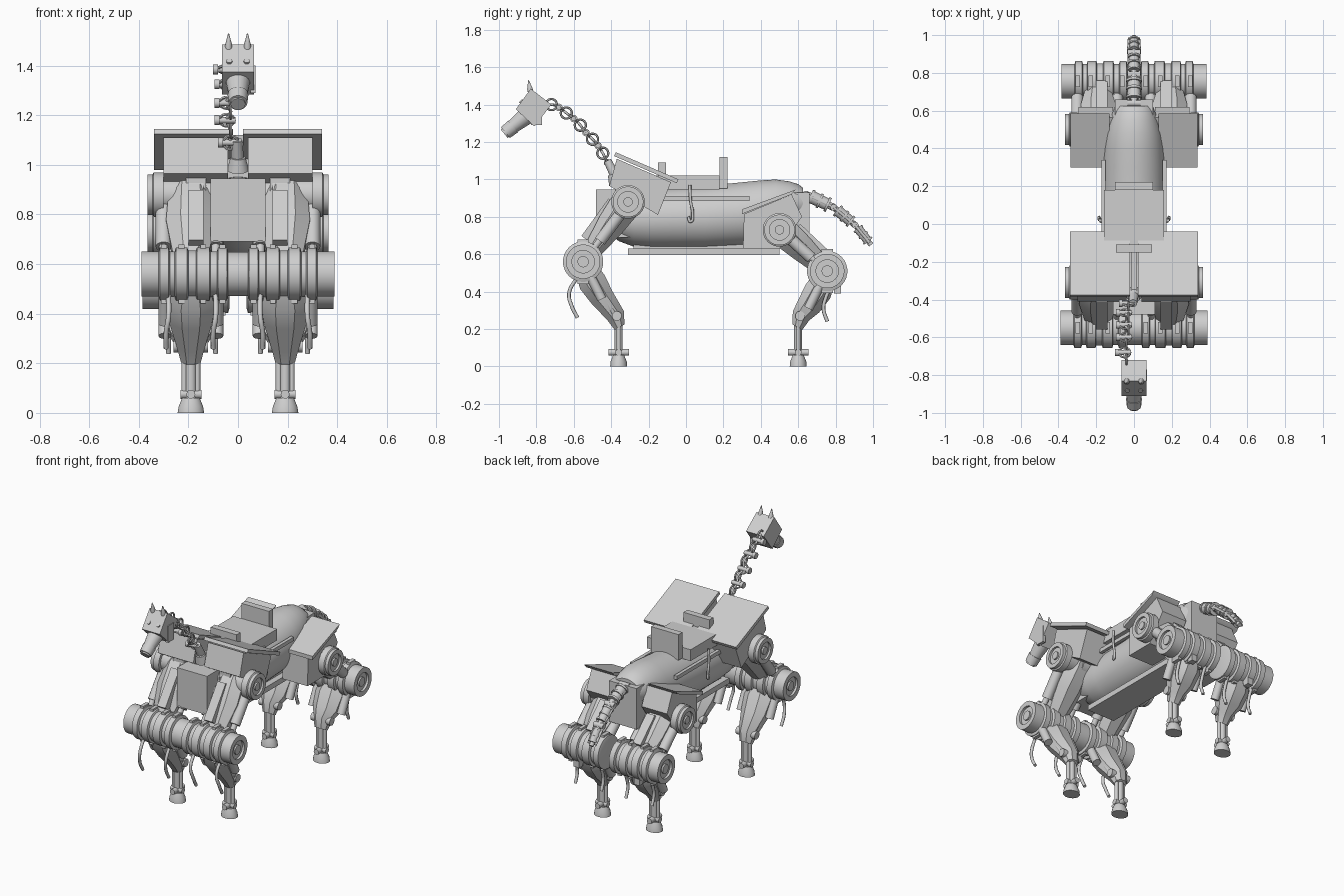
import bpy, bmesh, math
from mathutils import Vector

if "Cube" in bpy.data.objects:
    bpy.data.objects.remove(bpy.data.objects["Cube"])

grey = bpy.data.materials.new("light_grey")
grey.diffuse_color = (0.62, 0.62, 0.62, 1)
grey.use_nodes = True
grey.node_tree.nodes["Principled BSDF"].inputs["Base Color"].default_value = grey.diffuse_color


def finish(name, bm, bevel=0):
    bmesh.ops.recalc_face_normals(bm, faces=bm.faces)
    me = bpy.data.meshes.new(name)
    bm.to_mesh(me)
    bm.free()
    me.materials.append(grey)
    for p in me.polygons:
        p.use_smooth = True
    me.set_sharp_from_angle(angle=math.radians(32))
    ob = bpy.data.objects.new(name, me)
    bpy.context.collection.objects.link(ob)
    if bevel:
        m = ob.modifiers.new("bevel", 'BEVEL')
        m.width, m.segments = bevel, 1
    return ob


def loft(name, secs, axis=None, sides=20):
    """Skin sections (x, y, z, radius in side plane, radius across)."""
    d = Vector(axis) if axis else Vector(secs[-1][:3]) - Vector(secs[0][:3])
    d.normalize()
    if abs(d.x) > 0.9:
        u, v = Vector((0, 1, 0)), Vector((0, 0, 1))
    else:
        u = d.cross(Vector((1, 0, 0))).normalized()
        v = u.cross(d)
    bm = bmesh.new()
    k = 1 / math.cos(math.pi / sides) if sides < 12 else 1
    rings = []
    for x, y, z, ru, rv in secs:
        ring = []
        for i in range(sides):
            a = 2 * math.pi * (i + 0.5) / sides
            ring.append(bm.verts.new(Vector((x, y, z)) + u * ru * k * math.cos(a) + v * rv * k * math.sin(a)))
        rings.append(ring)
    for a, b in zip(rings, rings[1:]):
        for i in range(sides):
            j = (i + 1) % sides
            bm.faces.new((a[i], a[j], b[j], b[i]))
    bm.faces.new(rings[0])
    bm.faces.new(rings[-1])
    return finish(name, bm)


def rod(name, p, q, r, r2=None, sides=14):
    r2 = r if r2 is None else r2
    return loft(name, [(*p, r, r), (*q, r2, r2)], sides=sides)


def drum(name, s, y, z, profile):
    """Turned part on a sideways axle; profile is (x, radius)."""
    return loft(name, [(s * x, y, z, r, r) for x, r in profile], axis=(1, 0, 0), sides=28)


def prism(name, pts, x0, x1, bevel=0):
    """Side outline (y, z) extruded from x0 to x1."""
    bm = bmesh.new()
    a = [bm.verts.new((x0, y, z)) for y, z in pts]
    b = [bm.verts.new((x1, y, z)) for y, z in pts]
    bm.faces.new(a)
    bm.faces.new(b)
    for i in range(len(pts)):
        j = (i + 1) % len(pts)
        bm.faces.new((a[i], a[j], b[j], b[i]))
    return finish(name, bm, bevel)


def box(name, x0, x1, y0, y1, z0, z1, bevel=0):
    return prism(name, [(y0, z0), (y1, z0), (y1, z1), (y0, z1)], x0, x1, bevel)


def cable(name, pts, r):
    cu = bpy.data.curves.new(name, 'CURVE')
    cu.dimensions, cu.bevel_depth, cu.bevel_resolution = '3D', r, 2
    cu.use_fill_caps = True
    sp = cu.splines.new('BEZIER')
    sp.bezier_points.add(len(pts) - 1)
    for bp, p in zip(sp.bezier_points, pts):
        bp.co = p
        bp.handle_left_type = bp.handle_right_type = 'AUTO'
    cu.materials.append(grey)
    ob = bpy.data.objects.new(name, cu)
    bpy.context.collection.objects.link(ob)


# Torso
body = [(-.42, .72, .89), (-.36, .67, .92), (-.28, .64, .94), (-.18, .63, .95), (.1, .63, .965), (.3, .64, .985),
        (.4, .66, .995), (.48, .69, 1.0), (.55, .73, .99), (.6, .77, .975), (.625, .79, .955)]
half = [.11, .14, .16, .165, .165, .165, .16, .15, .13, .11, .1]
loft("barrel_body", [(0, y, (a + b) / 2, (b - a) / 2, w) for (y, a, b), w in zip(body, half)], axis=(0, 1, 0), sides=40)
box("chest_block", -.11, .11, -.48, -.15, .69, .945)
box("rump_block", -.1, .1, .54, .66, .66, .93)
prism("belly_plate", [(-.31, .595), (.5, .595), (.5, .63), (-.31, .63)], -.1, .1)
box("belly_keel", -.06, .06, -.28, .46, .62, .66)
box("back_slab", -.16, .16, -.15, .18, .945, 1.02)
box("seat_back", -.1, .1, .18, .222, .95, 1.12)
box("seat_front", -.095, .095, -.15, -.108, .98, 1.09)
box("saddle_tongue", -.015, .015, -.38, -.1, .98, 1.02)

for s, side in ((-1, "right"), (1, "left")):
    # Side rails, stirrup hooks and armour
    box(f"{side}_side_rail", s * .15, s * .172, -.15, .34, .885, .91)
    cable(f"{side}_stirrup", [(s * .18, .02, .97), (s * .185, .025, .88), (s * .185, .035, .82),
                              (s * .18, .025, .775), (s * .175, .012, .8)], .008)
    prism(f"{side}_shoulder_plate", [(-.385, 1.125), (-.05, .98), (-.04, 1.0), (-.375, 1.145)], s * .02, s * .338)
    prism(f"{side}_shoulder_box", [(-.37, 1.11), (-.08, .985), (-.15, .81), (-.41, .965)], s * .04, s * .3)
    prism(f"{side}_hip_plate", [(.3, .815), (.565, .92), (.585, .945), (.3, .84)], s * .13, s * .335)
    prism(f"{side}_hip_box", [(.305, .63), (.31, .815), (.565, .92), (.62, .8), (.5, .63)], s * .11, s * .295)

    # Joints at shoulder, elbow, hip and hock
    hub = [(.1, .06), (.14, .06), (.14, .085), (.2, .085), (.2, .07), (.3, .07), (.3, .09), (.34, .09), (.345, .082),
           (.365, .082), (.365, .055), (.352, .055), (.352, .025), (.362, .025), (.362, .004)]
    drum(f"{side}_shoulder_joint", s, -.31, .88, hub)
    drum(f"{side}_hip_joint", s, .5, .73, hub)
    big = [(.04, .09), (.045, .108), (.08, .108), (.085, .092), (.11, .092), (.115, .108), (.165, .108), (.17, .095),
           (.2, .095), (.205, .108), (.25, .108), (.255, .092), (.275, .092), (.28, .108), (.315, .108), (.32, .092),
           (.39, .092), (.39, .06), (.375, .06), (.375, .03), (.385, .03), (.385, .004)]
    drum(f"{side}_elbow_joint", s, -.55, .56, [(0, .09)] + big)
    drum(f"{side}_hock_joint", s, .755, .51, [(x - .005, r) for x, r in big])
    for y, z, part in ((-.55, .56, "elbow"), (.755, .51, "hock")):
        for x in (.062, .14, .228, .298):
            box(f"{side}_{part}_clamp", s * (x - .012), s * (x + .012), y - .03, y + .03, z - .118, z + .118)

    # Upper legs with chamfered sections
    x = s * .19
    loft(f"{side}_front_thigh", [(x, -.25, .96, .05, .06), (x, -.32, .87, .085, .09), (x, -.4, .76, .075, .1),
                                 (x, -.5, .62, .05, .07)], sides=8)
    loft(f"{side}_rear_thigh", [(x, .45, .78, .06, .07), (x, .53, .71, .08, .095), (x, .62, .63, .07, .09),
                                (x, .73, .53, .05, .06)], sides=8)
    rod(f"{side}_front_thigh_plate", (s * .17, -.39, .88), (s * .17, -.535, .68), .03, sides=4)
    rod(f"{side}_rear_thigh_plate", (s * .17, .59, .74), (s * .17, .74, .6), .03, sides=4)
    box(f"{side}_shoulder_bracket", s * .13, s * .21, -.38, -.25, .89, .97)
    for px in (.09, .3):
        rod(f"{side}_front_thigh_sleeve", (s * px, -.34, .83), (s * px, -.46, .67), .032)
        rod(f"{side}_front_thigh_piston", (s * px, -.33, .85), (s * px, -.53, .58), .018)
        rod(f"{side}_rear_thigh_sleeve", (s * px, .56, .68), (s * px, .67, .58), .032)
        rod(f"{side}_rear_thigh_piston", (s * px, .5, .73), (s * px, .74, .52), .018)

    # Lower legs, shins and feet
    for part, ky, kz, ay, f in (("front", -.55, .56, -.36, 1), ("rear", .755, .51, .6, -1)):
        loft(f"{side}_{part}_calf", [(x, ky + .01 * f, kz - .03, .06, .07), (x, ky + .05 * f, kz - .11, .075, .095),
                                     (x, ky + .1 * f, kz - .19, .065, .085), (x, ay - .015 * f, .27, .05, .055),
                                     (x, ay + .005 * f, .21, .03, .04)], sides=8)
        for px in (.085, .295):
            rod(f"{side}_{part}_calf_sleeve", (s * px, ky + .04 * f, kz - .08), (s * px, ky + .1 * f, kz - .2), .026)
            rod(f"{side}_{part}_calf_piston", (s * px, ky, kz), (s * (px * .5 + .095), ay - .03 * f, .29), .013)
        rod(f"{side}_{part}_ankle_pin", (x - .07, ay - .01 * f, .27), (x + .07, ay - .01 * f, .27), .026)
        rod(f"{side}_{part}_shin", (x, ay, .05), (x, ay, .27), .022)
        for dx in (-.026, .026):
            rod(f"{side}_{part}_shin_strut", (x + dx, ay, .06), (x + dx, ay, .25), .012)
        rod(f"{side}_{part}_ankle_bolt", (x, ay - .055, .075), (x, ay + .055, .075), .018)
        rod(f"{side}_{part}_ankle_cross_bolt", (x - .042, ay, .075), (x + .042, ay, .075), .018)
        loft(f"{side}_{part}_foot", [(x, ay, 0, .046, .054), (x, ay, .025, .044, .05), (x, ay, .06, .03, .036)], sides=20)
        # Loose cables behind the joints
        for px in (.09, .28):
            cable(f"{side}_{part}_cable", [(s * px, ky - .03 * f, kz - .08), (s * px, ky - .075 * f, kz - .17),
                                           (s * (px + .01), ky - .06 * f, kz - .24),
                                           (s * (px + .01), ky - .03 * f, kz - .3)] if f > 0 else
                  [(s * px, ky + .02, kz - .08), (s * px, ky - .01, kz - .15), (s * px, ky - .02, kz - .2),
                   (s * px, ky, kz - .27)], .01)
    box(f"{side}_hock_spur", s * .2, s * .24, .79, .83, .39, .46)

# Neck: base post and alternating chain links
rod("neck_base", (0, -.36, .98), (-.005, -.42, 1.1), .028, .022)
rod("neck_collar", (0, -.37, .98), (0, -.39, 1.03), .045, .03)
path = [(-.01, -.4, 1.04), (-.03, -.42, 1.09), (-.03, -.445, 1.14), (-.045, -.47, 1.18), (-.03, -.5, 1.215),
        (-.045, -.535, 1.25), (-.03, -.565, 1.29), (-.045, -.6, 1.325), (-.04, -.64, 1.355), (-.05, -.68, 1.385),
        (-.04, -.72, 1.4), (-.02, -.76, 1.39)]
cable("neck_cord", path, .007)
for i, p in enumerate(path[1:-1]):
    d = Vector(path[i + 2]) - Vector(path[i])
    across = Vector((1, 0, 0)) if i % 2 else d.cross(Vector((1, 0, 0)))
    bpy.ops.mesh.primitive_torus_add(location=p, rotation=across.to_track_quat('Z', 'Y').to_euler(),
                                     major_radius=.03, minor_radius=.006, major_segments=18, minor_segments=6)
    link = bpy.context.object
    link.name = "neck_link"
    link.data.materials.append(grey)
    bpy.ops.object.shade_smooth_by_angle()
    if i % 2 == 0:
        rod("neck_pin", (p[0] - .042, p[1], p[2]), (p[0] + .035, p[1], p[2]), .013)
        rod("neck_knob", (p[0] - .05, p[1], p[2]), (p[0] - .03, p[1], p[2]), .02)

# Head
prism("head", [(-.83, 1.485), (-.72, 1.4), (-.81, 1.283), (-.91, 1.375)], -.065, .065)
box("cheek_box", .05, .07, -.83, -.77, 1.29, 1.4)
loft("snout", [(0, -.84, 1.35, .05, .052), (0, -.935, 1.275, .036, .036)], sides=20)
rod("muzzle", (0, -.925, 1.283), (0, -.965, 1.25), .042, .038)
rod("nose", (0, -.96, 1.254), (0, -.972, 1.244), .03)
for s in (-1, 1):
    loft("ear", [(s * .038, -.825, 1.45, .017, .016), (s * .038, -.835, 1.485, .015, .014),
                 (s * .038, -.842, 1.53, .002, .002)], sides=12)
    rod("eye", (s * .035, -.875, 1.41), (s * .035, -.885, 1.42), .012)

# Tail of three jointed segments
tail = [(.64, .92), (.79, .85), (.905, .755), (.99, .65)]
for i, (a, b) in enumerate(zip(tail, tail[1:])):
    p, q = Vector((0, *a)), Vector((0, *b))
    r = .036 - .005 * i
    rod("tail_core", p, q, r * .55)
    rod("tail_sleeve", p.lerp(q, .15), p.lerp(q, .82), r, r * .9)
    for t in (.2, .5, .78):
        rod("tail_band", p.lerp(q, t - .04), p.lerp(q, t + .04), r * 1.15)
    rod("tail_pin", (-.035, *a), (.035, *a), .018)
    for s in (-1, 1):
        rod("tail_side_rod", p + Vector((s * .03, 0, 0)), p.lerp(q, .9) + Vector((s * .025, 0, 0)), .008)
